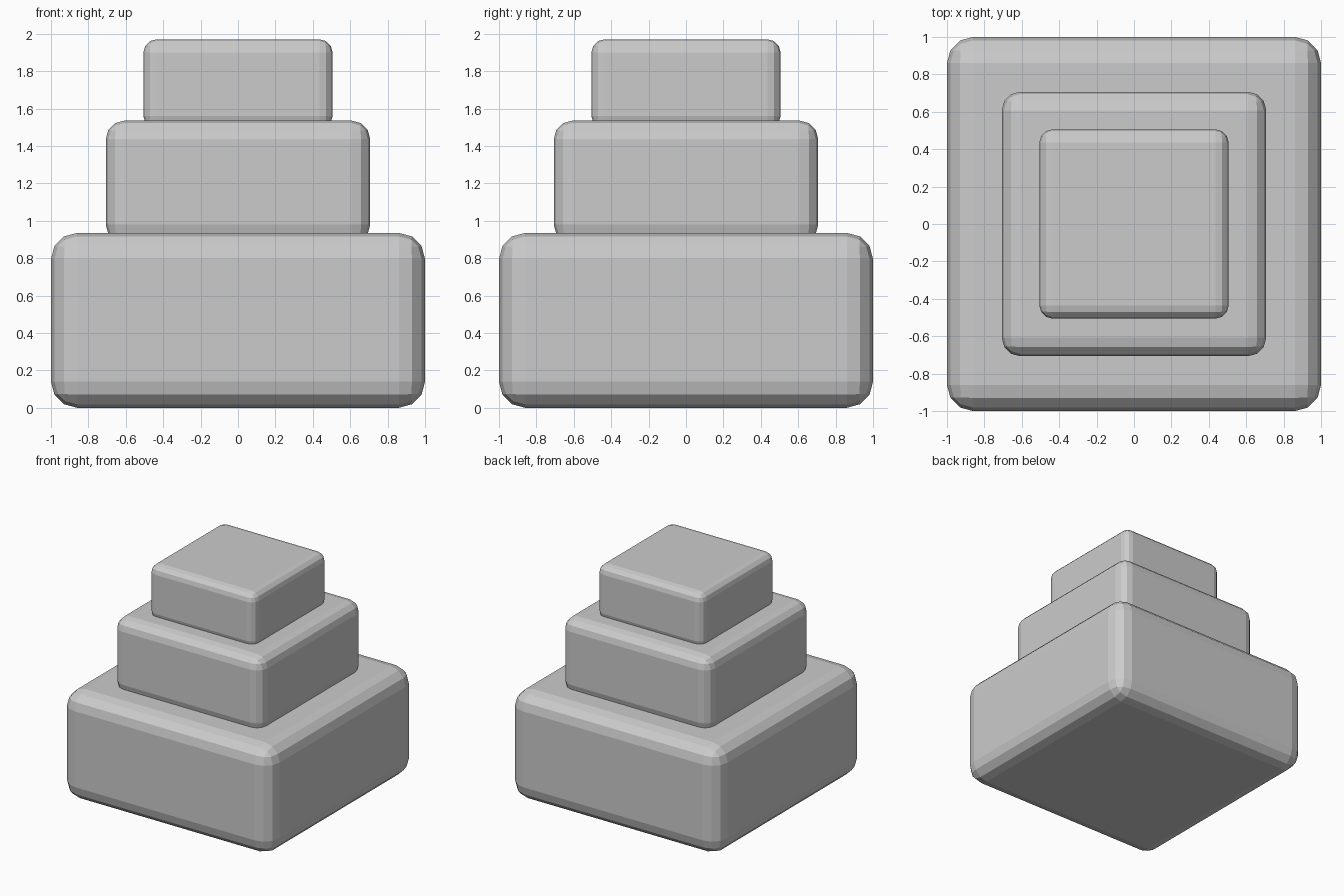
import bpy

if "Cube" in bpy.data.objects:
    bpy.data.objects.remove(bpy.data.objects["Cube"])


def rounded_block(name, half, z0, z1, radius):
    """Square block with flat-faceted rounded edges."""
    bpy.ops.mesh.primitive_cube_add(size=1, location=(0, 0, (z0 + z1) / 2))
    block = bpy.context.object
    block.name = name
    block.scale = (2 * half, 2 * half, z1 - z0)
    bpy.ops.object.transform_apply(location=False, rotation=False, scale=True)
    bevel = block.modifiers.new("rounded_edges", 'BEVEL')
    bevel.width = radius
    bevel.segments = 3
    bevel.limit_method = 'NONE'
    return block


# Three stacked tiers, each slightly sunk into the one below
rounded_block("bottom_tier", 1.0, 0.0, 0.935, 0.14)
rounded_block("middle_tier", 0.707, 0.88, 1.535, 0.099)
rounded_block("top_tier", 0.506, 1.49, 1.97, 0.071)
